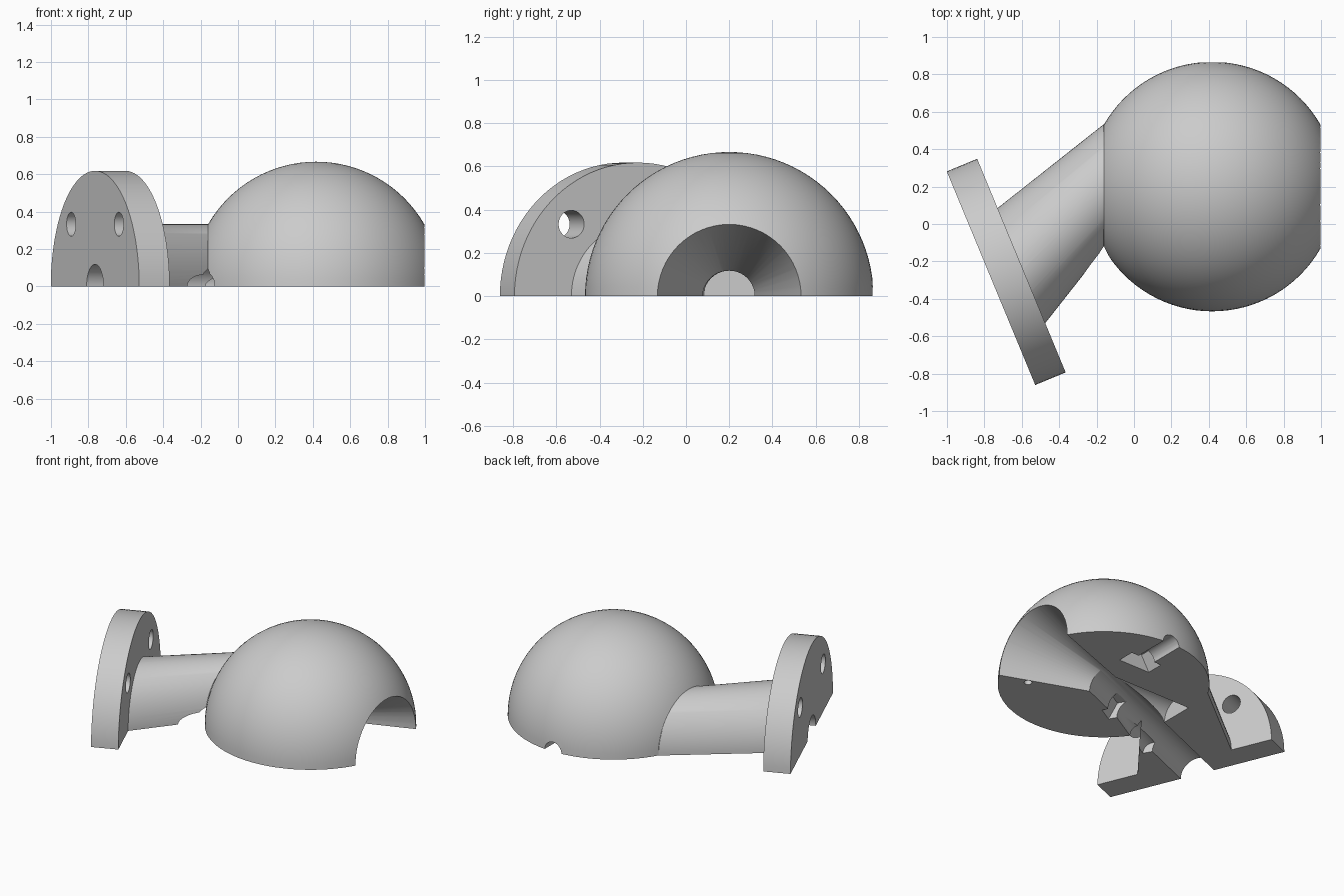
import bpy
import bmesh
from math import sin, cos, radians, tau
from mathutils import Vector

if "Cube" in bpy.data.objects:
    bpy.data.objects.remove(bpy.data.objects["Cube"])

CENTRE = Vector((0.418, 0.2, 0))   # middle of the ball
BALL = 0.667
BORE = 0.118
NECK = 0.333
BOLT = 0.064
TILT = 22.5                        # angle of the flange axis

grey = bpy.data.materials.new("light_grey")
grey.use_nodes = True
grey.diffuse_color = (0.6, 0.6, 0.6, 1)
grey.node_tree.nodes["Principled BSDF"].inputs["Base Color"].default_value = (0.6, 0.6, 0.6, 1)


def make_object(name, bm):
    bmesh.ops.recalc_face_normals(bm, faces=bm.faces)
    mesh = bpy.data.meshes.new(name)
    bm.to_mesh(mesh)
    bm.free()
    mesh.materials.append(grey)
    obj = bpy.data.objects.new(name, mesh)
    bpy.context.collection.objects.link(obj)
    return obj


def loft(name, rings, sides=64, side=0, height=0):
    """Closed loft through upright rings: (yaw, distance from ball centre, radius)."""
    bm = bmesh.new()
    loops = []
    for yaw, dist, radius in rings:
        a = radians(yaw)
        axis, across = Vector((cos(a), sin(a), 0)), Vector((-sin(a), cos(a), 0))
        mid = CENTRE + axis * dist + across * side + Vector((0, 0, height))
        loops.append([bm.verts.new(mid + across * radius * cos(tau * i / sides)
                                   + Vector((0, 0, radius * sin(tau * i / sides))))
                      for i in range(sides)])
    for low, high in zip(loops, loops[1:]):
        for i in range(sides):
            j = (i + 1) % sides
            bm.faces.new((low[i], low[j], high[j], high[i]))
    bm.faces.new(loops[0])
    bm.faces.new(loops[-1])
    return make_object(name, bm)


def combine(target, other, operation):
    mod = target.modifiers.new(operation.lower(), "BOOLEAN")
    mod.operation, mod.solver, mod.object = operation, "EXACT", other
    bpy.context.view_layer.objects.active = target
    bpy.ops.object.modifier_apply(modifier=mod.name)
    bpy.data.objects.remove(other)


# Ball
bm = bmesh.new()
bmesh.ops.create_uvsphere(bm, u_segments=96, v_segments=48, radius=BALL)
bmesh.ops.translate(bm, verts=bm.verts, vec=CENTRE)
body = make_object("ball_and_flange_half", bm)

# Skewed neck and tilted round flange
combine(body, loft("neck", [(TILT, -1.2, NECK), (TILT, -1.104, NECK),
                            (0, -0.58, NECK), (0, -0.3, NECK)], 96), "UNION")
combine(body, loft("flange", [(TILT, -1.28, 0.618), (TILT, -1.104, 0.618)], 96), "UNION")

# Straight bore flaring into a cone, and the tilted bore through the flange
cutters = [
    loft("flared_bore", [(0, -0.6, BORE), (0, 0, BORE), (0, 0.58, NECK), (0, 0.8, 0.415)]),
    loft("tilted_bore", [(TILT, -1.4, BORE), (TILT, 0, BORE)]),
]

# Side bolt holes with hexagonal nut pockets
for yaw in (90, 210):
    cutters.append(loft("bolt_hole", [(yaw, 0.36, BOLT), (yaw, 0.9, BOLT)], 32))
    cutters.append(loft("nut_pocket", [(yaw, 0.3, 0.12), (yaw, 0.42, 0.12)], 6))

# Flange mounting holes
for side in (-NECK, NECK):
    cutters.append(loft("mounting_hole", [(TILT, -1.4, BOLT), (TILT, -1.0, BOLT)],
                        32, side, NECK))

# Small locating hole in the flat underside
bm = bmesh.new()
bmesh.ops.create_cone(bm, cap_ends=True, segments=16, radius1=0.025, radius2=0.025, depth=0.12)
bmesh.ops.translate(bm, verts=bm.verts, vec=CENTRE + Vector((0.38, -0.288, 0)))
cutters.append(make_object("locating_hole", bm))

# Lower half, removed to leave the flat underside
bm = bmesh.new()
bmesh.ops.create_cube(bm, size=4)
bmesh.ops.translate(bm, verts=bm.verts, vec=(0, 0, -2))
cutters.append(make_object("lower_half", bm))

for cutter in cutters:
    combine(body, cutter, "DIFFERENCE")

# Smooth curved surfaces, sharp rims
bpy.ops.object.select_all(action="DESELECT")
body.select_set(True)
bpy.context.view_layer.objects.active = body
bpy.ops.object.shade_smooth_by_angle(angle=radians(25))
